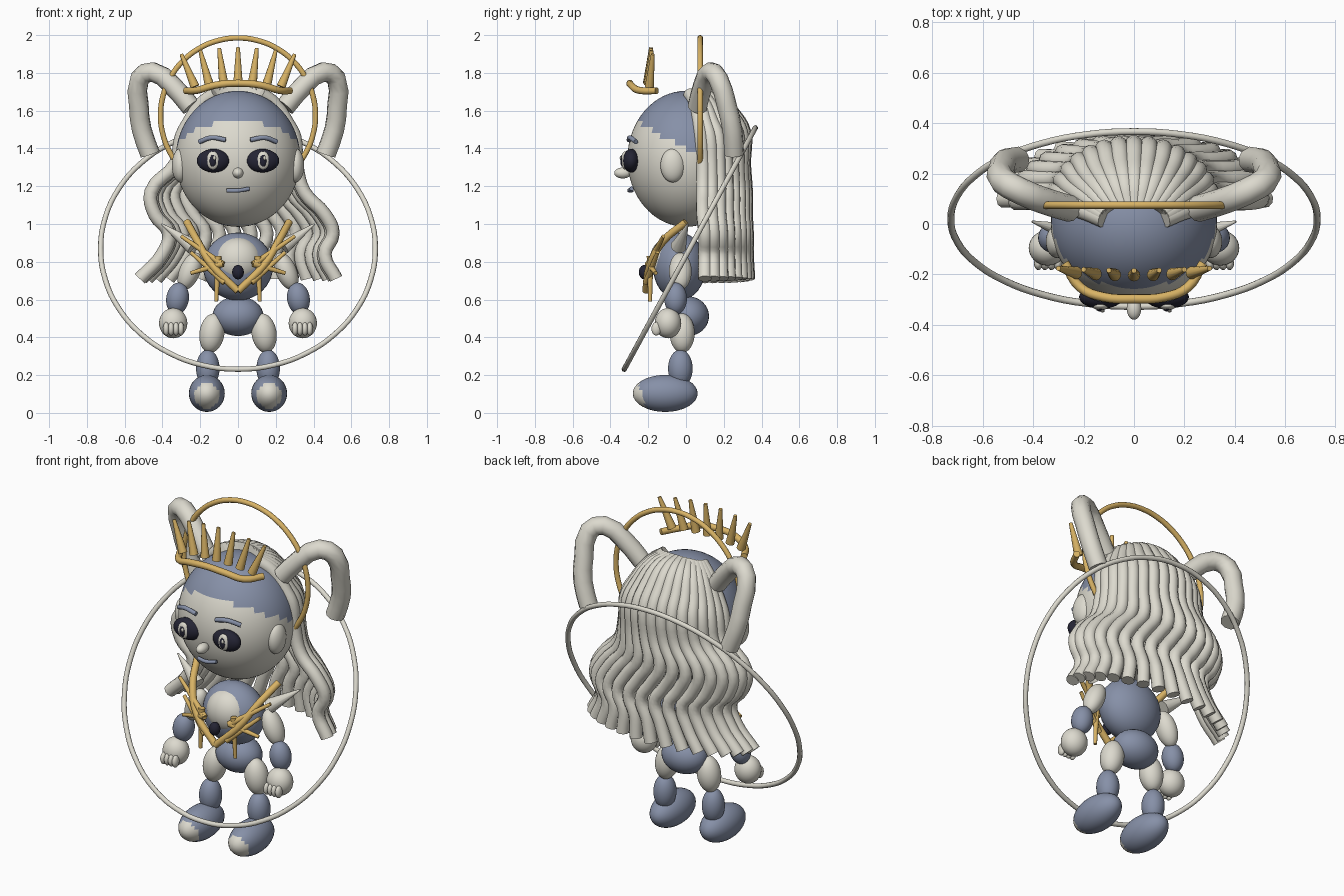
import bpy, bmesh, math
from mathutils import Vector, Matrix

if "Cube" in bpy.data.objects:
    bpy.data.objects.remove(bpy.data.objects["Cube"], do_unlink=True)


def material(name, rgb):
    m = bpy.data.materials.new(name)
    m.use_nodes = True
    m.diffuse_color = (*rgb, 1)
    bsdf = next(n for n in m.node_tree.nodes if n.type == 'BSDF_PRINCIPLED')
    bsdf.inputs["Base Color"].default_value = (*rgb, 1)
    return m


WHITE = material("warm white", (0.72, 0.70, 0.62))
BLUE = material("slate blue", (0.24, 0.28, 0.39))
GOLD = material("gold", (0.69, 0.45, 0.13))
DARK = material("near black", (0.018, 0.018, 0.035))
meshes = []


def finish(name, bm, *mats):
    me = bpy.data.meshes.new(name)
    bm.to_mesh(me)
    bm.free()
    ob = bpy.data.objects.new(name, me)
    for m in mats:
        me.materials.append(m)
    bpy.context.collection.objects.link(ob)
    meshes.append(ob)
    return ob


def ball(name, c, r, mat, tilt=0, second=None, rule=None, seg=32):
    """Ellipsoid; faces whose centre obeys the rule take the second colour."""
    bm = bmesh.new()
    M = Matrix.Translation(c) @ Matrix.Rotation(tilt, 4, 'Y') @ Matrix.Diagonal((*r, 1))
    bmesh.ops.create_uvsphere(bm, u_segments=seg, v_segments=seg // 2, radius=1, matrix=M)
    if rule:
        for f in bm.faces:
            f.material_index = int(rule(f.calc_center_median()))
    return finish(name, bm, mat, *([second] if second else []))


def spike(name, a, b, r1, r2, mat):
    a, b = Vector(a), Vector(b)
    d = b - a
    M = Matrix.Translation((a + b) / 2) @ d.to_track_quat('Z', 'Y').to_matrix().to_4x4()
    bm = bmesh.new()
    bmesh.ops.create_cone(bm, cap_ends=True, segments=12, radius1=r1, radius2=r2,
                          depth=d.length, matrix=M)
    return finish(name, bm, mat)


def tube(name, pts, r, mat, res=4, closed=False):
    cu = bpy.data.curves.new(name, 'CURVE')
    cu.dimensions = '3D'
    cu.bevel_depth, cu.bevel_resolution, cu.resolution_u = r, 3, res
    cu.use_fill_caps = True
    sp = cu.splines.new('BEZIER')
    sp.bezier_points.add(len(pts) - 1)
    sp.use_cyclic_u = closed
    for p, co in zip(sp.bezier_points, pts):
        p.co = co
        p.handle_left_type = p.handle_right_type = 'AUTO'
    cu.materials.append(mat)
    ob = bpy.data.objects.new(name, cu)
    bpy.context.collection.objects.link(ob)
    return ob


def ring(name, R, r, mat, centre, tilt):
    M = Matrix.Translation(centre) @ Matrix.Rotation(tilt, 4, 'X')
    turn = [math.tau * i / 24 for i in range(24)]
    pts = [M @ Vector((R * math.cos(t), R * math.sin(t), 0)) for t in turn]
    return tube(name, pts, r, mat, 4, True)


# Head with painted scalp, nose and mouth
ball("head", (0, 0, 1.345), (.33, .31, .36), WHITE, second=BLUE,
     rule=lambda p: p.z > 1.39 - .6 * p.y, seg=64)
ball("nose", (0, -.335, 1.27), (.029, .045, .029), WHITE)
tube("mouth", [(-.06, -.288, 1.177), (0, -.3, 1.177), (.06, -.288, 1.187)], .011, BLUE)

# Torso and hips
ball("torso", (0, -.035, .775), (.185, .14, .18), BLUE)
ball("chest_plate", (0, -.085, .805), (.128, .108, .125), WHITE)
ball("chest_gem", (0, -.22, .745), (.031, .03, .038), DARK)
ball("hips", (0, .01, .512), (.135, .112, .105), BLUE)

# Mirrored parts
for side, s in (("left", 1), ("right", -1)):
    def P(x, y, z):
        return (s * x, y, z)

    ball(side + "_ear", P(.305, -.07, 1.31), (.045, .065, .09), WHITE)
    ball(side + "_eye", P(.13, -.29, 1.335), (.088, .046, .062), DARK)
    ball(side + "_iris", P(.133, -.324, 1.337), (.034, .018, .048), WHITE)
    ball(side + "_pupil", P(.133, -.336, 1.335), (.018, .012, .032), DARK)
    ball(side + "_eye_glint", (s * .133 + .008, -.346, 1.35), (.008, .005, .011), WHITE)
    tube(side + "_brow", [P(.205, -.265, 1.435), P(.14, -.295, 1.457), P(.065, -.302, 1.445)],
         .013, BLUE)
    # Horns
    tube(side + "_horn", [P(.25, .06, 1.62), P(.35, .09, 1.735), P(.45, .13, 1.805),
                          P(.52, .17, 1.77), P(.525, .215, 1.63), P(.51, .245, 1.5),
                          P(.465, .255, 1.37)], .053, WHITE, 2)
    # Arms
    ball(side + "_upper_arm", P(.255, -.03, .75), (.055, .06, .105), WHITE, -s * .4)
    ball(side + "_forearm", P(.32, -.055, .605), (.06, .06, .085), BLUE, -s * .15)
    ball(side + "_hand", P(.343, -.095, .475), (.075, .07, .08), WHITE)
    for i in range(4):
        ball(f"{side}_finger_{i}", P(.302 + .026 * i, -.157, .445), (.017, .026, .036),
             WHITE, seg=16)
    # Legs
    ball(side + "_thigh", P(.138, -.02, .422), (.066, .066, .105), WHITE, -s * .15)
    ball(side + "_shin", P(.16, -.03, .235), (.062, .065, .1), BLUE)
    ball(side + "_foot", P(.165, -.11, .103), (.095, .172, .098), BLUE, second=WHITE,
         rule=lambda p: p.y < -.205 - .3 * p.z)
    # Shoulder spikes and gold collar
    spike(side + "_shoulder_spike", P(.24, -.04, .88), P(.405, .01, 1.0), .042, .004, WHITE)
    tube(side + "_collar_arm", [P(0, -.212, .645), P(.14, -.19, .785), P(.215, -.12, .91),
                                P(.27, 0, 1.01)], .02, GOLD)
    blades = [(P(.08, -.2, .785), P(.30, -.12, .935)), (P(.08, -.2, .79), P(.25, -.16, .74)),
              (P(.105, -.19, .83), P(.115, -.19, .59)), (P(.07, -.21, .69), P(.25, -.15, .85))]
    for i, (a, b) in enumerate(blades):
        spike(f"{side}_collar_blade_{i}", a, b, .018, .01, GOLD)

# Crown band and spikes
half = [(.275, -.155, 1.705), (.215, -.25, 1.708), (.12, -.29, 1.735)]
tube("crown_band", [(-x, y, z) for x, y, z in half] + [(0, -.297, 1.745)] + half[::-1],
     .019, GOLD)
for i in range(-3, 4):
    spike(f"crown_spike_{i + 4}", (i * .076, -.203 + .001 * i * i, 1.745 - .002 * i * i),
          (i * .1, -.185 + .001 * i * i, 1.935 - .004 * i * i), .025, .01, GOLD)

# Halo behind the head and the large tilted hoop
ring("halo", .41, .015, GOLD, (0, .075, 1.575), math.pi / 2)
ring("hoop", .727, .014, WHITE, (0, .02, .87), math.radians(61.5))

# Wavy hair: each key is height, drop at the sides, half width, centre y, depth, sideways wave
KEYS = [(1.70, .01, .12, .02, .06, 0), (1.685, .045, .19, .05, .11, 0),
        (1.59, .06, .265, .07, .18, 0), (1.49, .03, .30, .08, .23, 0),
        (1.32, 0, .32, .09, .22, -.01), (1.17, 0, .405, .09, .23, -.055),
        (1.05, 0, .45, .09, .23, .01), (.95, 0, .435, .10, .225, .068),
        (.84, 0, .43, .10, .225, .03), (.71, 0, .52, .10, .232, 0)]
STRANDS = 17
for i in range(STRANDS):
    a = math.pi * i / (STRANDS - 1)
    tube(f"hair_strand_{i}", [(w * math.cos(a) + wave, y + d * math.sin(a),
                               z - drop * math.cos(a) ** 2)
                              for z, drop, w, y, d, wave in KEYS], .036, WHITE)

# Smooth shading that keeps cap edges sharp
bpy.ops.object.select_all(action='DESELECT')
for ob in meshes:
    ob.select_set(True)
bpy.context.view_layer.objects.active = meshes[0]
bpy.ops.object.shade_smooth_by_angle(angle=math.radians(40))
